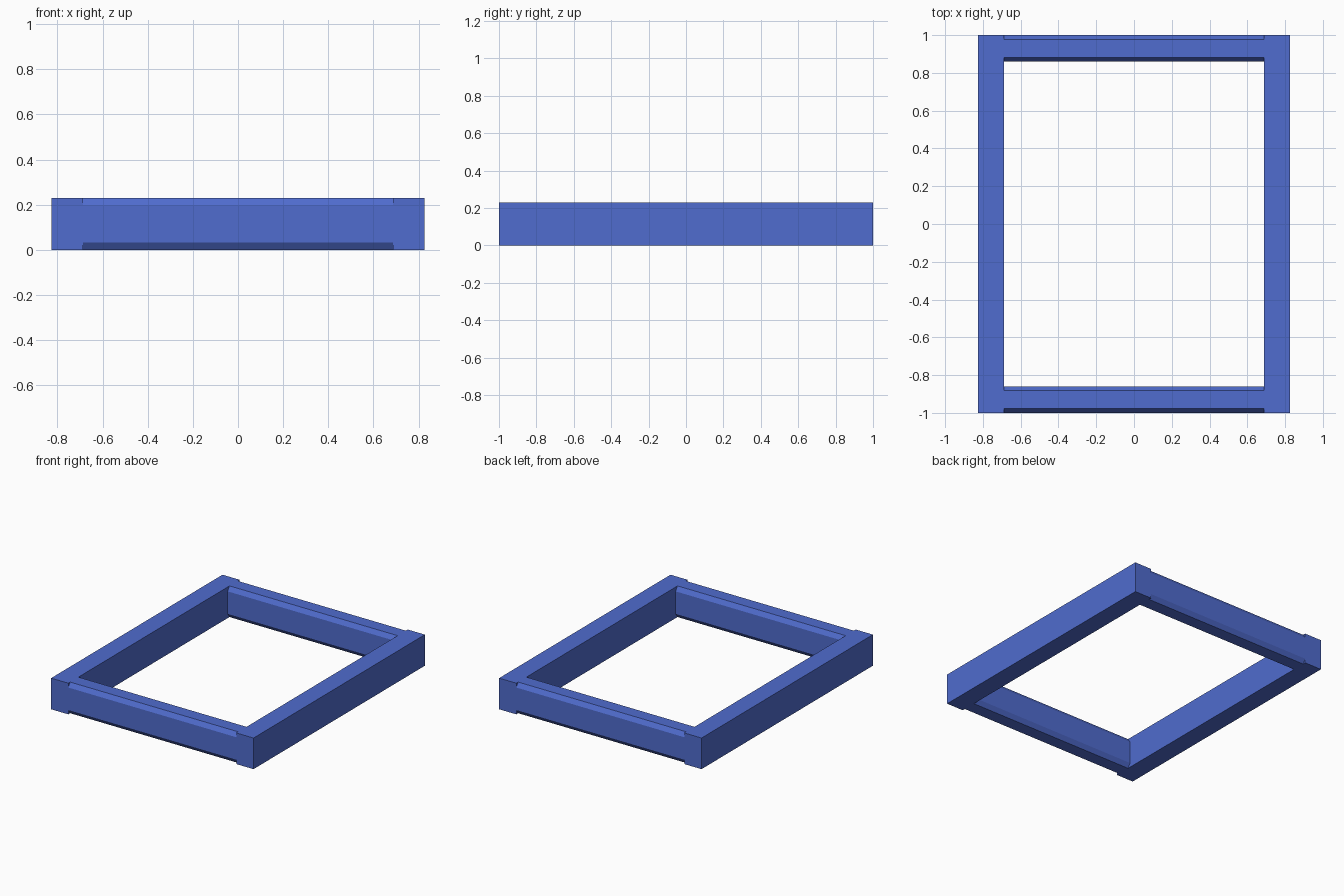
import bpy, bmesh

if "Cube" in bpy.data.objects:
    bpy.data.objects.remove(bpy.data.objects["Cube"])

W, L, H = 0.827, 1.0, 0.23      # half width, half length, height
T = 0.14                        # rail thickness
CY, CZ = 0.022, 0.032           # chamfer run along y and z

blue = bpy.data.materials.new("blue_paint")
blue.diffuse_color = (0.08, 0.15, 0.62, 1)
blue.use_nodes = True
blue.node_tree.nodes["Principled BSDF"].inputs["Base Color"].default_value = blue.diffuse_color


def prism(name, profile, x0, x1):
    """Extrude a (y, z) profile along x from x0 to x1."""
    bm = bmesh.new()
    face = bm.faces.new([bm.verts.new((x0, y, z)) for y, z in profile])
    ext = bmesh.ops.extrude_face_region(bm, geom=[face], use_keep_orig=True)
    verts = [v for v in ext["geom"] if isinstance(v, bmesh.types.BMVert)]
    bmesh.ops.translate(bm, verts=verts, vec=(x1 - x0, 0, 0))
    bmesh.ops.recalc_face_normals(bm, faces=bm.faces)
    mesh = bpy.data.meshes.new(name)
    bm.to_mesh(mesh)
    bm.free()
    mesh.materials.append(blue)
    obj = bpy.data.objects.new(name, mesh)
    bpy.context.collection.objects.link(obj)
    return obj


# Square-edged side rails run the full length
side = [(-L, 0), (L, 0), (L, H), (-L, H)]
prism("left_rail", side, -W, -W + T)
prism("right_rail", side, W - T, W)

# Cross rails between them have all four long edges chamfered
for name, y0 in (("front_rail", -L), ("back_rail", L - T)):
    y1 = y0 + T
    octagon = [(y0 + CY, 0), (y1 - CY, 0), (y1, CZ), (y1, H - CZ),
               (y1 - CY, H), (y0 + CY, H), (y0, H - CZ), (y0, CZ)]
    prism(name, octagon, -W + T, W - T)
